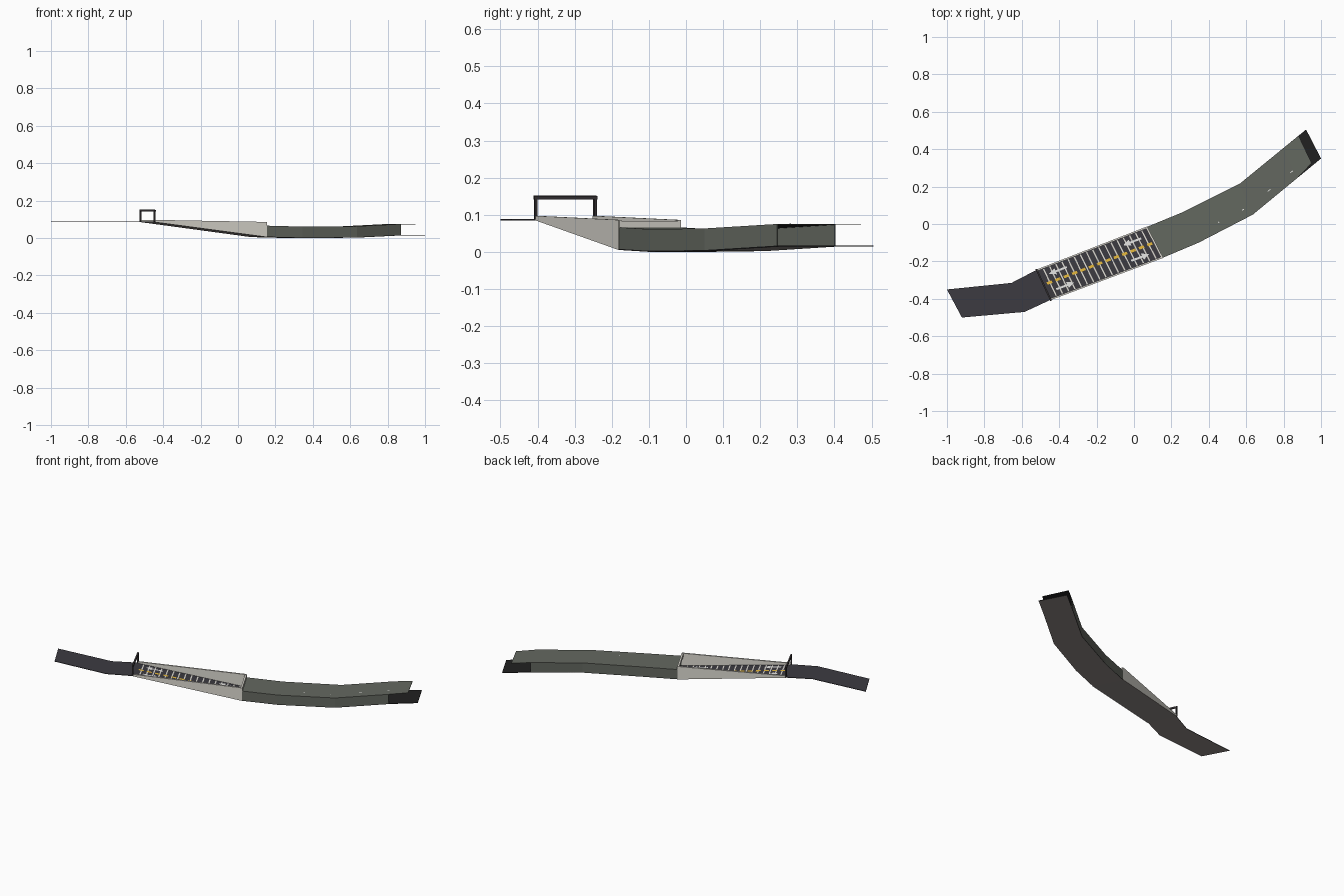
import bpy, bmesh
from mathutils import Vector

cube = bpy.data.objects.get("Cube")
if cube:
    bpy.data.objects.remove(cube)


def material(name, rgb):
    m = bpy.data.materials.new(name)
    m.use_nodes = True
    m.diffuse_color = (*rgb, 1)
    m.node_tree.nodes["Principled BSDF"].inputs["Base Color"].default_value = (*rgb, 1)
    return m


ASPHALT = material("asphalt", (0.045, 0.043, 0.053))
DARK = material("dark_interior", (0.015, 0.015, 0.015))
TUNNEL = material("tunnel_grey_green", (0.127, 0.138, 0.117))
CONCRETE = material("pale_concrete", (0.72, 0.70, 0.64))
UNDER = material("underside_brown", (0.28, 0.25, 0.24))
METAL = material("gantry_metal", (0.036, 0.031, 0.034))
WHITE = material("white_paint", (0.9, 0.9, 0.88))
YELLOW = material("yellow_paint", (0.9, 0.55, 0.05))


def finish(name, bm, mats):
    mesh = bpy.data.meshes.new(name)
    bm.to_mesh(mesh)
    bm.free()
    for m in mats:
        mesh.materials.append(m)
    obj = bpy.data.objects.new(name, mesh)
    bpy.context.scene.collection.objects.link(obj)
    return obj


def loft(name, sections, mat, below=None):
    """Closed bar through four-point sections; downward faces may differ."""
    bm = bmesh.new()
    rows = [[bm.verts.new(p) for p in s] for s in sections]
    for a, b in zip(rows, rows[1:]):
        for i in range(4):
            j = (i + 1) % 4
            bm.faces.new((a[i], a[j], b[j], b[i]))
    bm.faces.new(rows[0])
    bm.faces.new(rows[-1])
    bmesh.ops.recalc_face_normals(bm, faces=bm.faces)
    bm.normal_update()
    for f in bm.faces:
        f.material_index = int(below is not None and f.normal.z < -0.5)
    return finish(name, bm, [mat] + ([below] if below else []))


def across(st, s, h=0.0):
    """Point on a station: s runs from right edge (0) to left edge (1)."""
    lx, ly, rx, ry, z = st
    return Vector((rx + (lx - rx) * s, ry + (ly - ry) * s, z + h))


def band(st, s0, s1, h0, h1):
    return [across(st, s0, h0), across(st, s1, h0), across(st, s1, h1), across(st, s0, h1)]


# Stations along the route: left x, left y, right x, right y, road height
ROAD = [(-1.0, -0.35, -0.92, -0.50, 0.088),
        (-0.655, -0.315, -0.585, -0.47, 0.088),
        (-0.52, -0.245, -0.445, -0.405, 0.088)]
RAMP_END = (0.07, -0.015, 0.155, -0.18, 0.008)
BENDS = [RAMP_END,
         (0.265, 0.065, 0.345, -0.10, 0.003),
         (0.565, 0.215, 0.635, 0.05, 0.005),
         (0.795, 0.403, 0.872, 0.245, 0.017)]
FLOOR_END = (0.92, 0.505, 1.0, 0.35, 0.017)
ROOF_END = (0.88, 0.472, 0.95, 0.325, 0.017)
RAMP = [ROAD[-1], RAMP_END]
HEIGHT = 0.058


def ramp(t, s, h=0.0):
    return across(RAMP[0], s, h).lerp(across(RAMP[1], s, h), t)


def paint(name, shapes, h, mat):
    """Flat markings on the ramp from outlines in (t, s)."""
    bm = bmesh.new()
    for shape in shapes:
        f = bm.faces.new([bm.verts.new(ramp(t, s, h)) for t, s in shape])
        f.normal_update()
        if f.normal.z < 0:
            f.normal_flip()
    return finish(name, bm, [mat])


def bar(t0, t1, s0, s1):
    return [(t0, s0), (t1, s0), (t1, s1), (t0, s1)]


# Road surfaces
loft("approach_road", [band(s, 0, 1, -0.003, 0) for s in ROAD], ASPHALT, UNDER)
loft("ramp_road", [band(s, 0, 1, -0.003, 0) for s in RAMP], ASPHALT, UNDER)
loft("tunnel_floor", [band(s, 0, 1, -0.003, 0) for s in BENDS + [FLOOR_END]], DARK, UNDER)

# Tunnel shell
loft("tunnel_roof", [band(s, 0, 1, HEIGHT - 0.002, HEIGHT) for s in BENDS + [ROOF_END]],
     TUNNEL, DARK)
for side, s0, s1 in (("right", 0, 0.02), ("left", 0.98, 1)):
    loft(side + "_tunnel_wall", [band(s, s0, s1, -0.003, HEIGHT - 0.001) for s in BENDS],
         TUNNEL, UNDER)

# Ramp retaining walls and portal header
for side, s0, s1 in (("right", -0.01, 0.04), ("left", 0.96, 1.01)):
    loft(side + "_ramp_wall", [band(RAMP[0], s0, s1, -0.003, 0.009),
                               band(RAMP[1], s0, s1, -0.003, 0.078)], CONCRETE, UNDER)
header = []
for t in (0.985, 1.002):
    base = [ramp(t, 0), ramp(t, 1), ramp(t, 1), ramp(t, 0)]
    for p, z in zip(base, (0.064, 0.064, 0.083, 0.083)):
        p.z = z
    header.append(base)
loft("portal_header", header, CONCRETE)

# Ramp markings
STRIPES = 17
paint("cross_stripes", [bar(t, t + 0.011, 0.05, 0.95)
                        for t in ((i + 0.9) / (STRIPES + 1) for i in range(STRIPES))],
      0.001, CONCRETE)
paint("centre_dashes", [bar(t, t + 0.045, 0.46, 0.54)
                        for t in (0.03 + i * 0.075 for i in range(13))], 0.002, YELLOW)


def arrow(t, s, d):
    outline = [(-0.08, -0.03), (0.02, -0.03), (0.02, -0.1), (0.08, 0),
               (0.02, 0.1), (0.02, 0.03), (-0.08, 0.03)]
    return [(t + d * a, s + b) for a, b in outline]


paint("lane_arrows", [arrow(t, s, d) for t in (0.16, 0.83)
                      for s, d in ((0.24, 1), (0.75, -1))], 0.003, WHITE)

# Height gantry over the ramp entrance
for side, s in (("right", 0.0), ("left", 1.0)):
    loft(side + "_gantry_post", [[ramp(t, s + k, h) for t, k in
                                  ((-0.008, -0.02), (0.006, -0.02), (0.006, 0.02), (-0.008, 0.02))]
                                 for h in (-0.001, 0.06)], METAL)
loft("gantry_beam", [[ramp(t, s, h) for t, h in
                      ((-0.008, 0.053), (0.006, 0.053), (0.006, 0.063), (-0.008, 0.063))]
                     for s in (-0.03, 1.03)], METAL)

# Small dashes on the tunnel roof: bend, start, length
for n, (seg, t, size) in enumerate(((1, 0.43, 0.02), (1, 0.87, 0.03),
                                    (2, 0.42, 0.06), (2, 0.93, 0.06))):
    a, b = BENDS[seg], BENDS[seg + 1]
    bm = bmesh.new()
    pts = [across(a, s, HEIGHT + 0.001).lerp(across(b, s, HEIGHT + 0.001), u)
           for u, s in bar(t, t + size, 0.25, 0.275)]
    bm.faces.new([bm.verts.new(p) for p in pts])
    finish("roof_dash_%d" % (n + 1), bm, [WHITE])
